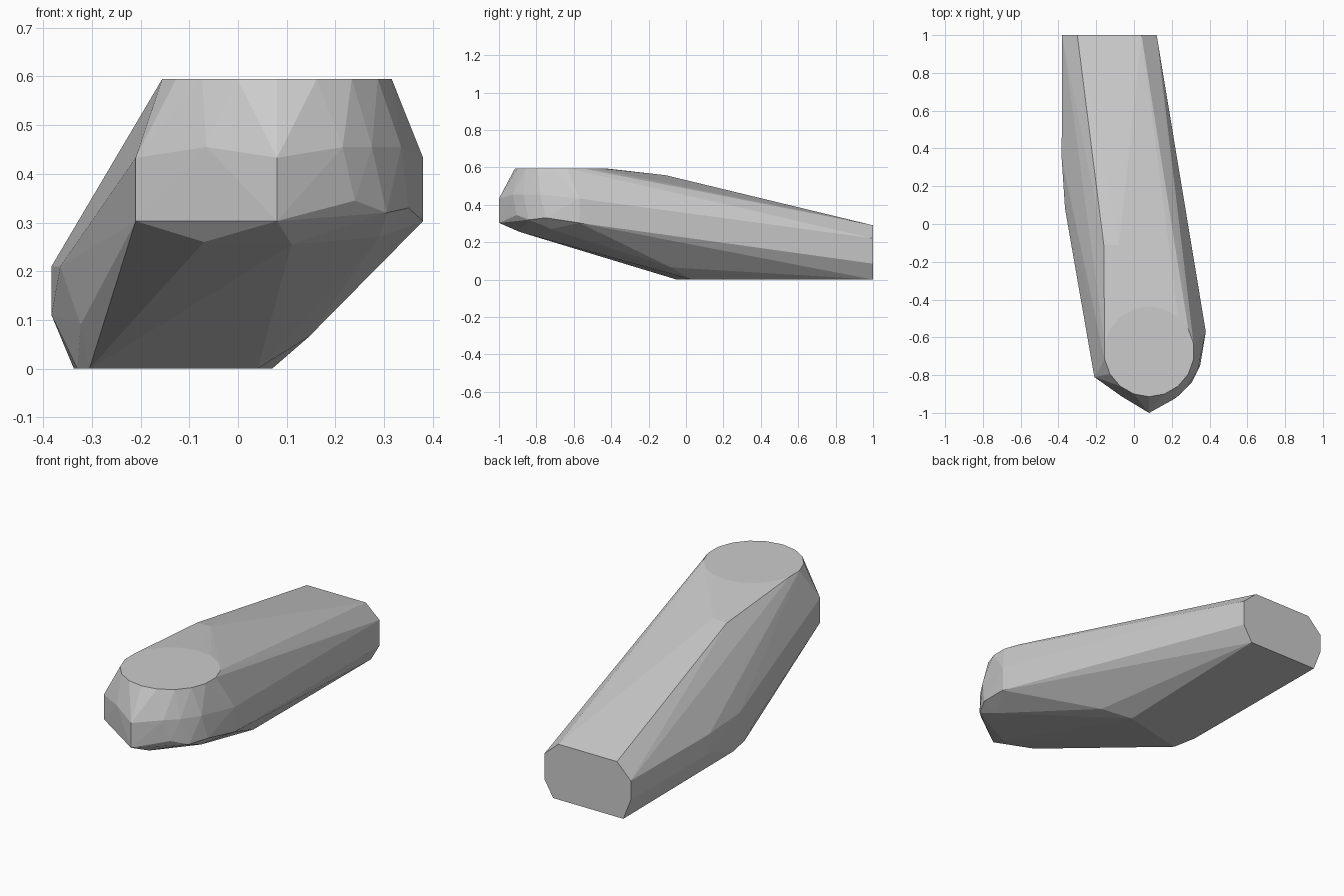
import bpy
import bmesh
from math import cos, sin, pi, radians

default_cube = bpy.data.objects.get("Cube")
if default_cube:
    bpy.data.objects.remove(default_cube, do_unlink=True)


def flat_material(name, colour):
    material = bpy.data.materials.new(name)
    material.use_nodes = True
    material.diffuse_color = colour
    shader = material.node_tree.nodes["Principled BSDF"]
    shader.inputs["Base Color"].default_value = colour
    shader.inputs["Roughness"].default_value = 0.8
    return material


def ring(centre_x, centre_y, radius, height, sides):
    angles = [2 * pi * (i + 0.5) / sides for i in range(sides)]
    return [(centre_x + radius * cos(a), centre_y + radius * sin(a), height)
            for a in angles]


def hull_object(name, points, material):
    """Wrap a convex faceted shell around the given outline points."""
    bm = bmesh.new()
    for point in points:
        bm.verts.new(point)
    result = bmesh.ops.convex_hull(bm, input=bm.verts[:])
    inside = {item for key in ("geom_interior", "geom_unused")
              for item in result[key] if isinstance(item, bmesh.types.BMVert)}
    bmesh.ops.delete(bm, geom=list(inside), context="VERTS")
    # Merge triangles lying in one plane into clean facets
    bmesh.ops.dissolve_limit(bm, angle_limit=radians(0.5),
                             verts=bm.verts[:], edges=bm.edges[:])
    bmesh.ops.recalc_face_normals(bm, faces=bm.faces[:])
    mesh = bpy.data.meshes.new(name)
    bm.to_mesh(mesh)
    bm.free()
    mesh.materials.append(material)
    obj = bpy.data.objects.new(name, mesh)
    bpy.context.collection.objects.link(obj)
    return obj


# Flat round top at the front end
top_disc = ring(0.08, -0.675, 0.239, 0.595, 18)

# Three upright corners of the rounded nose
nose_corners = [(x, y, z)
                for x, y in ((-0.21, -0.81), (0.08, -1), (0.38, -0.57))
                for z in (0.303, 0.433)]

# Shoulder of the nose, below the disc
shoulder = [(x, y, 0.455) for x, y in (
    (-0.065, -0.913), (0.215, -0.925), (0.275, -0.87), (0.335, -0.78))]

# Lower rim and chin of the nose
lower_rim = [(-0.09, -0.89, 0.355), (0.24, -0.905, 0.345),
             (0.305, -0.84, 0.32), (0.35, -0.75, 0.33)]
chin = [(-0.07, -0.86, 0.26), (0.11, -0.89, 0.255),
        (0.22, -0.8, 0.27), (0.29, -0.72, 0.27)]

# Belly where the underside turns flat
belly = [(-0.305, -0.05, 0), (0.04, 0.03, 0), (-0.33, 0.08, 0),
         (0.145, -0.08, 0.065), (-0.323, -0.12, 0.09)]

# Ridge on the back and bulge on the side
ridge = [(-0.16, -0.11, 0.555), (-0.08, -0.11, 0.558)]
side_bulge = [(-0.383, 0.35, 0.21), (-0.383, 0.35, 0.11), (-0.365, 0.08, 0.21)]

# Flat chamfered tail end
tail_end = [(x, 1, z) for x, z in (
    (0.12, 0.085), (0.12, 0.22), (0.04, 0.29), (-0.3, 0.29),
    (-0.38, 0.21), (-0.38, 0.11), (-0.337, 0), (0.07, 0))]

grey = flat_material("plain_grey", (0.6, 0.6, 0.6, 1))
hull_object("faceted_body",
            top_disc + nose_corners + shoulder + lower_rim + chin
            + belly + ridge + side_bulge + tail_end, grey)
